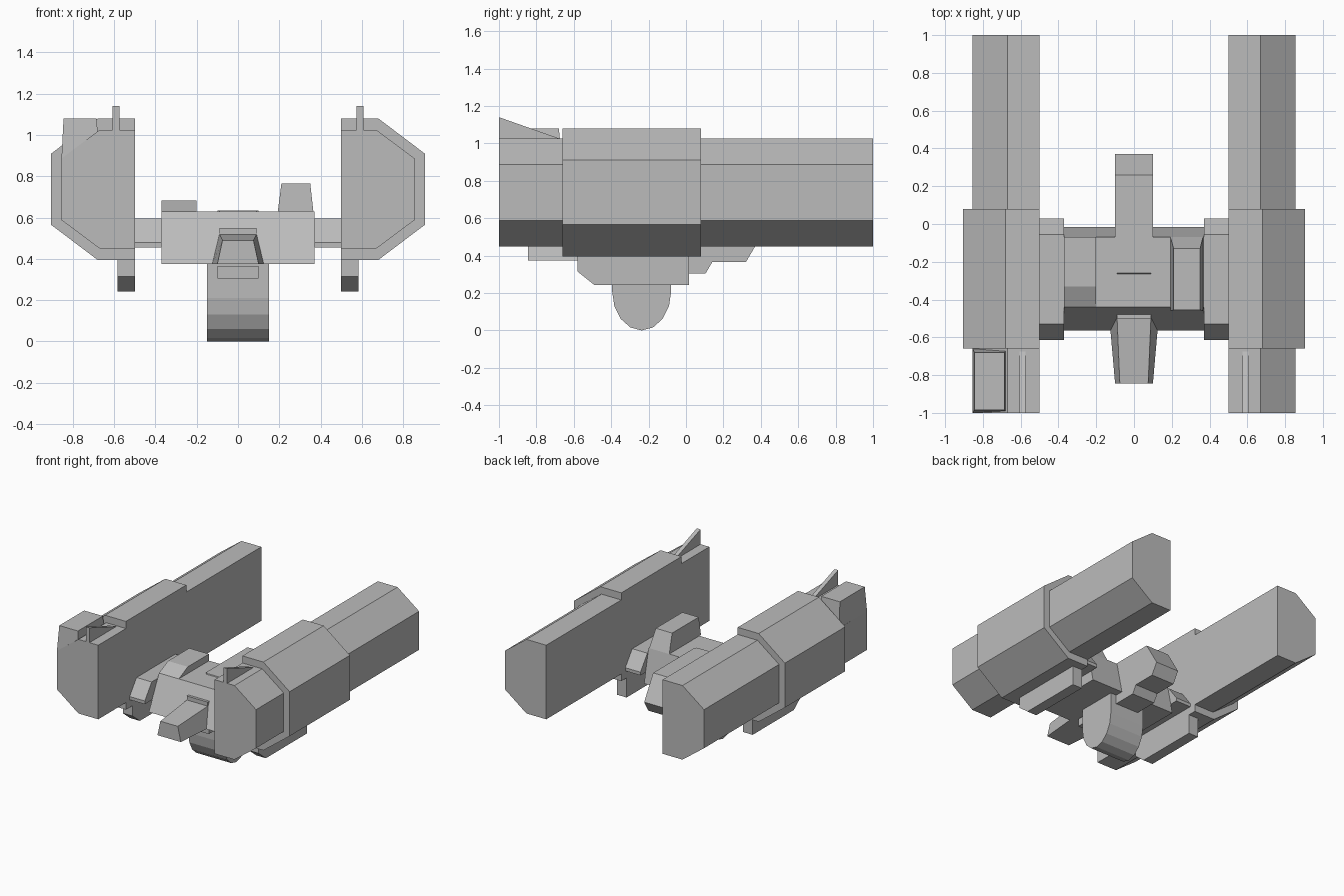
import bpy, bmesh
from math import sin, cos, pi

cube = bpy.data.objects.get("Cube")
if cube:
    bpy.data.objects.remove(cube, do_unlink=True)

hull_grey = bpy.data.materials.new("hull_grey")
hull_grey.use_nodes = True
shade = 0.5
colour = (shade, shade, shade, 1)
hull_grey.diffuse_color = colour
shader = hull_grey.node_tree.nodes["Principled BSDF"]
shader.inputs["Base Color"].default_value = colour


def loft(name, start, end):
    """Join two matching outlines into a closed solid."""
    bm = bmesh.new()
    first = [bm.verts.new(point) for point in start]
    last = [bm.verts.new(point) for point in end]
    bm.faces.new(first)
    bm.faces.new(reversed(last))
    for i in range(len(first)):
        bm.faces.new((first[i - 1], last[i - 1], last[i], first[i]))
    bmesh.ops.recalc_face_normals(bm, faces=bm.faces[:])
    mesh = bpy.data.meshes.new(name)
    bm.to_mesh(mesh)
    bm.free()
    mesh.materials.append(hull_grey)
    obj = bpy.data.objects.new(name, mesh)
    bpy.context.collection.objects.link(obj)
    return obj


def rectangle(x_range, y_range, z):
    (left, right), (front, back) = x_range, y_range
    return [(left, front, z), (right, front, z), (right, back, z), (left, back, z)]


def block(name, x, y, z, top_x=None, top_y=None):
    """Box whose top face may have its own extent, giving sloped sides."""
    bottom, top = z
    return loft(name, rectangle(x, y, bottom), rectangle(top_x or x, top_y or y, top))


def centred(half_width):
    return (-half_width, half_width)


def mirrored_pair(name, build):
    """Build the left part, then its mirror image on the right."""
    left = build("left_" + name)
    mesh = left.data.copy()
    for vertex in mesh.vertices:
        vertex.co.x = -vertex.co.x
    mesh.flip_normals()
    right = bpy.data.objects.new("right_" + name, mesh)
    bpy.context.collection.objects.link(right)


def chamfered_beam(name, inner, outer, low, high, chamfer, y):
    """Beam along y: flat inner side, two chamfered outer edges."""
    across, up = chamfer
    shoulder = outer - across
    outline = [(inner, low), (shoulder, low), (outer, low + up),
               (outer, high - up), (shoulder, high), (inner, high)]
    front, back = y
    return loft(name, [(px, front, pz) for px, pz in outline],
                [(px, back, pz) for px, pz in outline])


# Shared levels and lines
pod_inner = 0.5
pod_front, pod_back = -1, 1
collar_front, collar_back = -0.66, 0.08
body_floor, body_roof = 0.375, 0.63
body_side = 0.37
roof_front, roof_back = -0.44, -0.07

# Long side pods and the thicker collars around them
mirrored_pair("pod", lambda name: chamfered_beam(
    name, inner=pod_inner, outer=0.855, low=0.45, high=1.025,
    chamfer=(0.185, 0.138), y=(pod_front, pod_back)))
mirrored_pair("pod_collar", lambda name: chamfered_beam(
    name, inner=pod_inner, outer=0.905, low=0.395, high=1.08,
    chamfer=(0.225, 0.17), y=(collar_front, collar_back)))


# Thin wedge fins on the pod fronts
def build_fin(name):
    base, tip = 1.02, 1.14
    outline = [(pod_front, base), (pod_front, tip), (collar_front, base)]
    return loft(name, [(0.575, y, z) for y, z in outline],
                [(0.607, y, z) for y, z in outline])


mirrored_pair("fin", build_fin)

# Keels under the pods, sloped at the lower front
keel_x = (pod_inner, 0.583)
keel_y = (-0.58, 0.015)
keel_bend = 0.315
mirrored_pair("keel", lambda name: block(
    name, x=keel_x, y=keel_y, z=(keel_bend, 0.42)))
mirrored_pair("keel_foot", lambda name: block(
    name, x=keel_x, y=(-0.49, 0.015), z=(0.243, keel_bend), top_y=keel_y))

# Connecting arms: thin base slab with a sloped upper part
arm_x = (body_side, pod_inner)
arm_y = (-0.615, 0.03)
arm_bend = 0.48
mirrored_pair("arm_base", lambda name: block(
    name, x=arm_x, y=arm_y, z=(0.455, arm_bend)))
mirrored_pair("arm", lambda name: block(
    name, x=arm_x, y=arm_y, z=(arm_bend, 0.595), top_y=(-0.53, -0.055)))

# Equipment box on the right pod only
block("pod_box", x=(-0.855, -0.67), y=(pod_front, collar_front), z=(0.885, 1.08),
      top_x=(-0.845, -0.685), top_y=(-0.985, -0.68))

# Central cross body
block("cross_body", x=centred(body_side), y=(-0.565, -0.015),
      z=(body_floor, body_roof), top_y=(roof_front, roof_back))

# Roof blocks
block("low_roof_block", x=(-body_side, -0.2), y=(roof_front, roof_back),
      z=(body_roof, 0.682), top_y=(-0.33, roof_back))
block("tall_roof_block", x=(0.193, 0.365), y=(-0.46, roof_back),
      z=(body_roof, 0.765), top_x=(0.21, 0.35), top_y=(-0.455, -0.13))

# Spine with a faceted tail, stacked from bottom to top
spine_x = centred(0.1)
spine_front, spine_back = -0.25, 0.37
spine_low, spine_mid, spine_top = 0.365, 0.45, 0.635
block("spine_keel", x=spine_x, y=(-0.5, 0.105), z=(0.305, spine_low), top_y=(-0.5, 0.14))
block("spine_lower", x=spine_x, y=(spine_front, 0.32), z=(spine_low, spine_mid),
      top_y=(spine_front, spine_back))
block("spine_upper", x=spine_x, y=(spine_front, spine_back), z=(spine_mid, spine_top),
      top_y=(spine_front, 0.26))

# Sloped step in front of the spine
step_x = centred(0.09)
step_top = 0.55
block("spine_step", x=step_x, y=(-0.5, spine_front), z=(body_floor, step_top))
block("spine_slope", x=step_x, y=(-0.34, spine_front), z=(step_top, spine_top),
      top_y=(spine_front - 0.01, spine_front))


# Tapered nose, wider at the base and toward the body
def nose_end(base_y, top_y, base_half, top_half, top):
    return [(-base_half, base_y, body_floor), (base_half, base_y, body_floor),
            (top_half, top_y, top), (-top_half, top_y, top)]


loft("nose",
     nose_end(base_y=-0.845, top_y=-0.845, base_half=0.1, top_half=0.075, top=0.49),
     nose_end(base_y=-0.56, top_y=-0.49, base_half=0.125, top_half=0.09, top=0.52))


# Rounded belly drum: a half ellipse below straight sides
def drum_outline(x, centre=-0.237, radius=0.158, depth=0.21, segments=8):
    curve = [(x, centre + radius * cos(pi * i / segments),
              depth - depth * sin(pi * i / segments)) for i in range(segments + 1)]
    return curve + [(x, centre - radius, body_floor), (x, centre + radius, body_floor)]


loft("belly_drum", drum_outline(-0.15), drum_outline(0.15))
